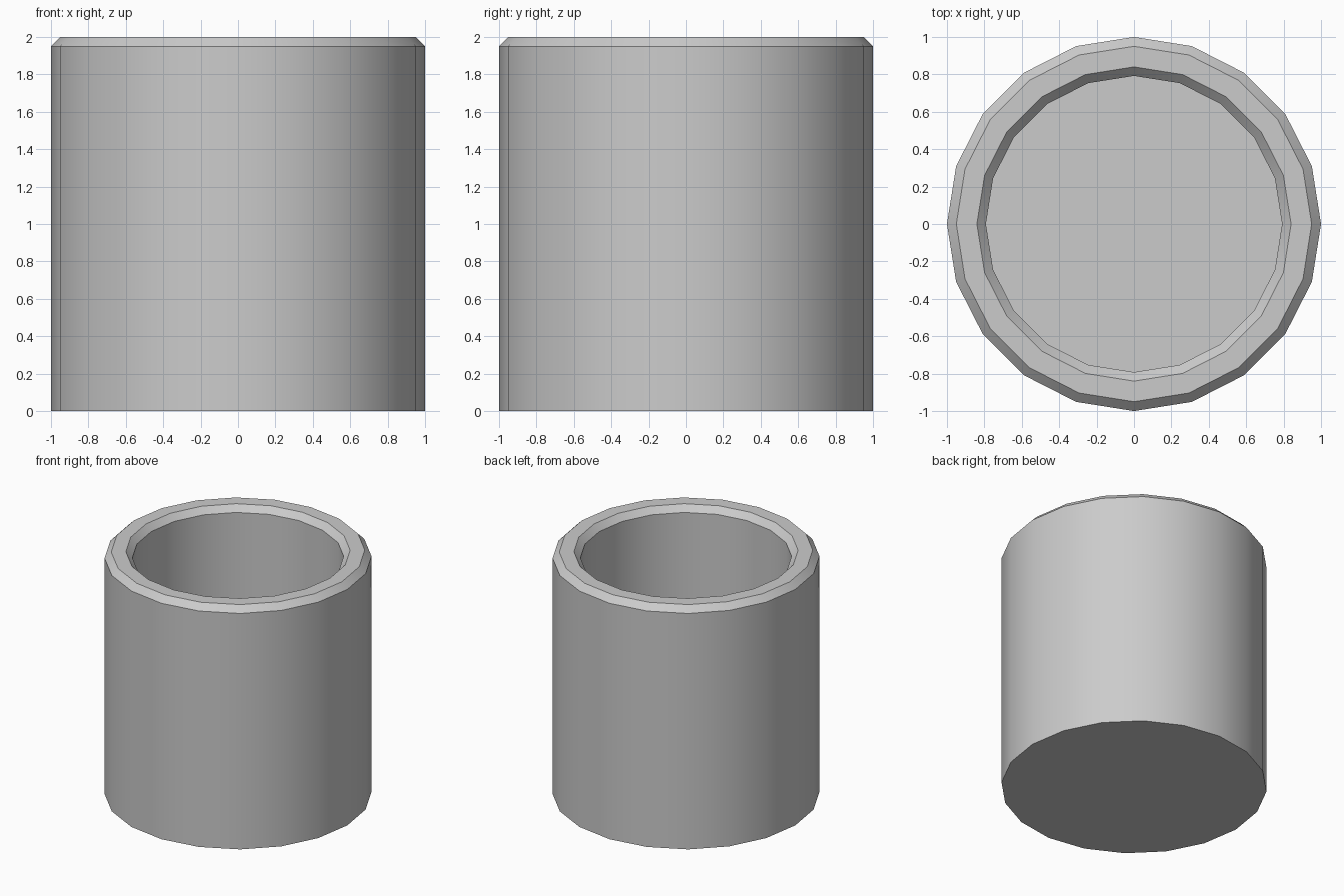
import bpy, bmesh, math

if "Cube" in bpy.data.objects:
    bpy.data.objects.remove(bpy.data.objects["Cube"])

SIDES = 20
# Cup profile (radius, z): outer wall, chamfered rim, inner wall down to the floor
PROFILE = [(1.0, 0.0), (1.0, 1.95), (0.95, 2.0),
           (0.84, 2.0), (0.792, 1.95), (0.792, 0.2)]

bm = bmesh.new()

def ring(radius, z):
    return [bm.verts.new((radius * math.cos(math.tau * i / SIDES),
                          radius * math.sin(math.tau * i / SIDES), z))
            for i in range(SIDES)]

rings = [ring(r, z) for r, z in PROFILE]

# Walls and rim
for a, b in zip(rings, rings[1:]):
    for i in range(SIDES):
        j = (i + 1) % SIDES
        bm.faces.new((a[i], a[j], b[j], b[i]))

# Underside and inside floor
bm.faces.new(rings[0][::-1])
bm.faces.new(rings[-1])

mesh = bpy.data.meshes.new("cup")
bm.to_mesh(mesh)
bm.free()
cup = bpy.data.objects.new("cup", mesh)
bpy.context.collection.objects.link(cup)

# Smooth round walls, crisp rim edges
bpy.context.view_layer.objects.active = cup
cup.select_set(True)
bpy.ops.object.shade_smooth_by_angle(angle=math.radians(30))
